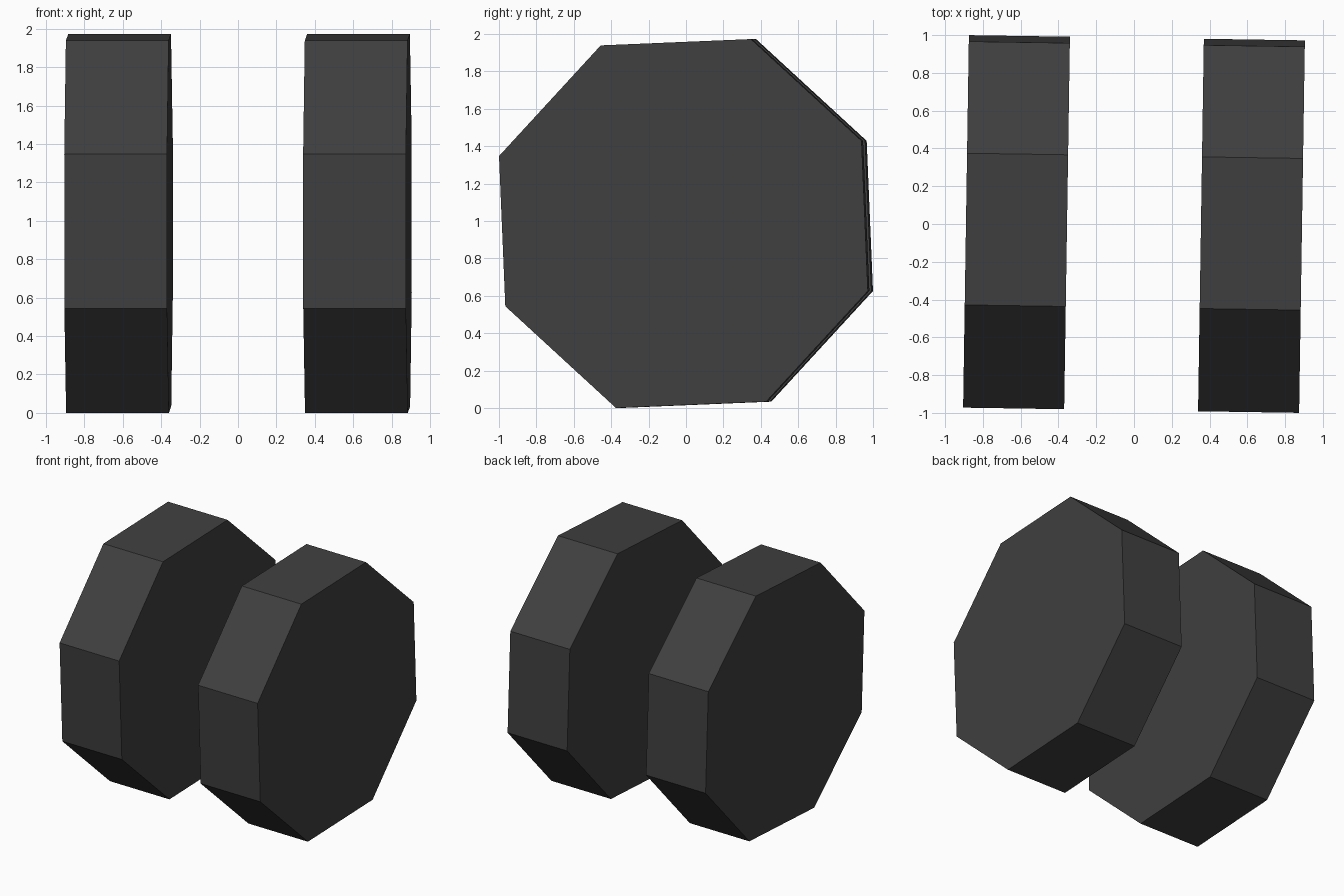
import bpy, bmesh, math
from mathutils import Matrix

if "Cube" in bpy.data.objects:
    bpy.data.objects.remove(bpy.data.objects["Cube"])

RADIUS, WIDTH, OFFSET = 1.05, 0.535, 0.622
HEIGHT = RADIUS * math.sin(math.radians(69.9))  # lowest corner rests on z = 0

rubber = bpy.data.materials.new("dark_rubber")
rubber.diffuse_color = (0.05, 0.05, 0.05, 1)
rubber.use_nodes = True
rubber.node_tree.nodes["Principled BSDF"].inputs["Base Color"].default_value = rubber.diffuse_color


def wheel(name, side):
    """Octagonal wheel on a slightly turned axle along x."""
    m = (Matrix.Translation((0, 0, HEIGHT))
         @ Matrix.Rotation(-0.0155, 4, 'Z')
         @ Matrix.Translation((side * OFFSET, 0, 0))
         @ Matrix.Rotation(math.radians(24.9), 4, 'X')
         @ Matrix.Rotation(math.radians(90), 4, 'Y'))
    bm = bmesh.new()
    bmesh.ops.create_cone(bm, cap_ends=True, cap_tris=False, segments=8,
                          radius1=RADIUS, radius2=RADIUS, depth=WIDTH, matrix=m)
    mesh = bpy.data.meshes.new(name)
    bm.to_mesh(mesh)
    bm.free()
    mesh.materials.append(rubber)
    bpy.context.collection.objects.link(bpy.data.objects.new(name, mesh))


# Pair of wheels
wheel("left_wheel", -1)
wheel("right_wheel", 1)
